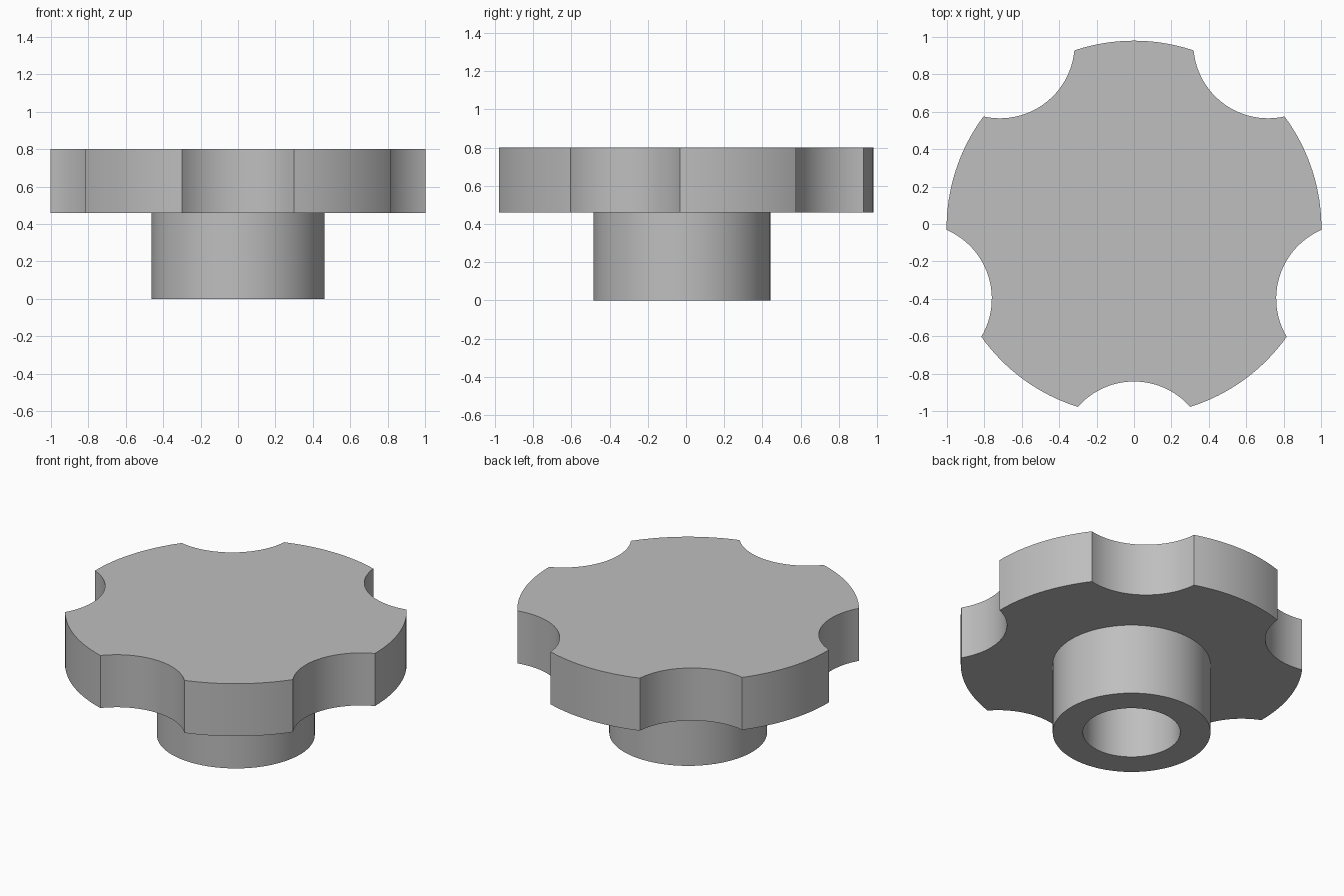
import bpy, bmesh, math
from math import cos, sin, acos, radians, pi

if "Cube" in bpy.data.objects:
    bpy.data.objects.remove(bpy.data.objects["Cube"])

GREY = (0.52, 0.52, 0.52, 1)
CENTRE_Y = -0.022
HEAD_R, HEAD_Z, TOP_Z = 1.002, 0.46, 0.80
HUB_R, BORE_R = 0.463, 0.286
NOTCH_R, NOTCH_DIST, NOTCHES = 0.40, 1.22, 5

material = bpy.data.materials.new("plain grey")
material.use_nodes = True
material.diffuse_color = GREY
material.node_tree.nodes["Principled BSDF"].inputs["Base Color"].default_value = GREY


def finish(bm, name):
    """Turn a bmesh into a smooth-shaded object with sharp edges kept."""
    mesh = bpy.data.meshes.new(name)
    bm.to_mesh(mesh)
    bm.free()
    mesh.materials.append(material)
    obj = bpy.data.objects.new(name, mesh)
    obj.location.y = CENTRE_Y
    bpy.context.collection.objects.link(obj)
    bpy.ops.object.select_all(action='DESELECT')
    obj.select_set(True)
    bpy.context.view_layer.objects.active = obj
    bpy.ops.object.shade_smooth_by_angle(angle=radians(30))
    return obj


def arc(cx, cy, radius, start, end, steps):
    """Points along an arc, leaving out the last one."""
    angles = [start + (end - start) * i / steps for i in range(steps)]
    return [(cx + radius * cos(a), cy + radius * sin(a)) for a in angles]


# Grip head: a disc outline with scooped finger notches
rim_half = acos((NOTCH_DIST**2 + HEAD_R**2 - NOTCH_R**2) / (2 * NOTCH_DIST * HEAD_R))
scoop_half = acos((NOTCH_DIST**2 + NOTCH_R**2 - HEAD_R**2) / (2 * NOTCH_DIST * NOTCH_R))
pitch = 2 * pi / NOTCHES
outline = []
for n in range(NOTCHES):
    t = -pi / 2 + n * pitch
    outline += arc(NOTCH_DIST * cos(t), NOTCH_DIST * sin(t), NOTCH_R,
                   t + pi + scoop_half, t + pi - scoop_half, 24)
    outline += arc(0, 0, HEAD_R, t + rim_half, t + pitch - rim_half, 16)

bm = bmesh.new()
base = bm.faces.new([bm.verts.new((x, y, HEAD_Z)) for x, y in outline])
cap = bmesh.ops.extrude_face_region(bm, geom=[base], use_keep_orig=True)
bmesh.ops.translate(bm, vec=(0, 0, TOP_Z - HEAD_Z),
                    verts=[v for v in cap["geom"] if isinstance(v, bmesh.types.BMVert)])
bmesh.ops.recalc_face_normals(bm, faces=bm.faces)
finish(bm, "grip_head")

# Hub: a bored sleeve, open where it meets the underside of the head
bm = bmesh.new()
profile = [(BORE_R, HEAD_Z), (BORE_R, 0), (HUB_R, 0), (HUB_R, HEAD_Z)]
verts = [bm.verts.new((r, 0, z)) for r, z in profile]
edges = [bm.edges.new(pair) for pair in zip(verts, verts[1:])]
bmesh.ops.spin(bm, geom=verts + edges, cent=(0, 0, 0), axis=(0, 0, 1),
               angle=2 * pi, steps=72, use_merge=True)
bmesh.ops.remove_doubles(bm, verts=bm.verts, dist=0.0001)
bmesh.ops.recalc_face_normals(bm, faces=bm.faces)
# Make the end ring face down so the sleeve points outward
ring = min(bm.faces, key=lambda f: f.calc_center_median().z)
if ring.normal.z > 0:
    bmesh.ops.reverse_faces(bm, faces=bm.faces)
finish(bm, "hub_sleeve")
